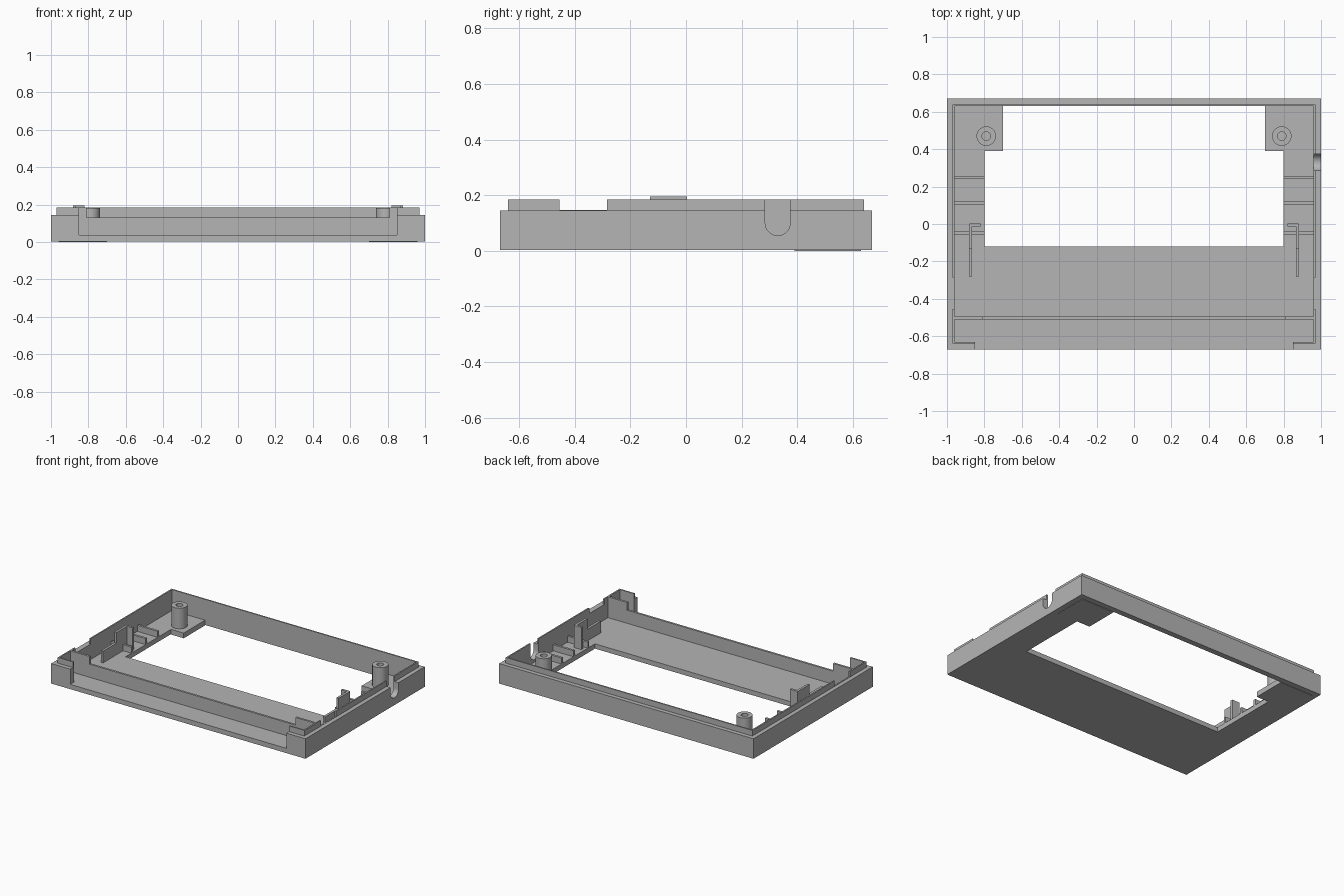
import bpy, bmesh, math
from mathutils import Vector

cube = bpy.data.objects.get("Cube")
if cube:
    bpy.data.objects.remove(cube, do_unlink=True)

grey = bpy.data.materials.new("plain grey")
grey.use_nodes = True
GREY = (0.46, 0.46, 0.46, 1)
grey.diffuse_color = GREY
grey.node_tree.nodes["Principled BSDF"].inputs["Base Color"].default_value = GREY


def prism(name, outline, lo, hi, axis="z"):
    """Extrude an outline along z (points are x, y) or along x (points are y, z)."""
    place = (lambda a, b, d: (a, b, d)) if axis == "z" else (lambda a, b, d: (d, a, b))
    bm = bmesh.new()
    face = bm.faces.new([bm.verts.new(place(a, b, lo)) for a, b in outline])
    new = bmesh.ops.extrude_face_region(bm, geom=[face])["geom"]
    shift = Vector(place(0, 0, hi - lo))
    bmesh.ops.translate(bm, vec=shift, verts=[v for v in new if isinstance(v, bmesh.types.BMVert)])
    bmesh.ops.recalc_face_normals(bm, faces=bm.faces)
    mesh = bpy.data.meshes.new(name)
    bm.to_mesh(mesh)
    bm.free()
    mesh.materials.append(grey)
    obj = bpy.data.objects.new(name, mesh)
    bpy.context.scene.collection.objects.link(obj)
    return obj


def box(name, x, y, z):
    outline = [(x[0], y[0]), (x[1], y[0]), (x[1], y[1]), (x[0], y[1])]
    return prism(name, outline, z[0], z[1])


def circle(cx, cy, r, sides=32):
    steps = [2 * math.pi * i / sides for i in range(sides)]
    return [(cx + r * math.cos(a), cy + r * math.sin(a)) for a in steps]


def combine(obj, tool, operation="DIFFERENCE"):
    """Bake a boolean into obj and discard the tool."""
    tool.hide_render = True
    mod = obj.modifiers.new("boolean", "BOOLEAN")
    mod.operation, mod.object, mod.solver = operation, tool, "EXACT"
    bpy.context.view_layer.update()
    graph = bpy.context.evaluated_depsgraph_get()
    mesh = bpy.data.meshes.new_from_object(obj.evaluated_get(graph))
    obj.modifiers.clear()
    obj.data = mesh
    bpy.data.objects.remove(tool, do_unlink=True)


FLOOR, RIM, LIP = 0.037, 0.145, 0.185

# Shell: outer tray with a thinner raised lip, hollowed out
shell = box("tray_shell", (-1, 1), (-0.67, 0.67), (0.003, RIM))
combine(shell, box("lip", (-0.97, 0.97), (-0.64, 0.64), (0.05, LIP)), "UNION")
combine(shell, box("cavity", (-0.96, 0.96), (-0.63, 0.63), (FLOOR, 0.3)))

# Display window, leaving two corner tabs for the posts
window = [(-0.8, -0.12), (0.8, -0.12), (0.8, 0.39), (0.7, 0.39),
          (0.7, 0.63), (-0.7, 0.63), (-0.7, 0.39), (-0.8, 0.39)]
combine(shell, prism("window", window, -0.1, 0.2))

# Front opening and the gaps in the side lips
combine(shell, box("front_opening", (-0.85, 0.85), (-0.8, -0.6), (FLOOR, 0.3)))
combine(shell, box("lip_gaps", (-1.1, 1.1), (-0.455, -0.285), (0.147, 0.3)))

# Round-bottomed cable notch in the left wall
notch = [(0.33 + 0.045 * math.cos(a), 0.1 + 0.045 * math.sin(a))
         for a in [math.pi + math.pi * i / 16 for i in range(17)]]
notch += [(0.375, 0.3), (0.285, 0.3)]
combine(shell, prism("cable_notch", notch, 0.9, 1.1, "x"))

# Low partition across the front, taller at its ends
low, tall, end = 0.13, LIP, 0.81
partition = box("front_partition", (-0.96, 0.96), (-0.51, -0.495), (FLOOR, tall))
combine(partition, box("partition_dip", (-end, end), (-0.6, -0.4), (low, 0.3)))

for side, s in (("right", -1), ("left", 1)):
    def span(a, b):
        return tuple(sorted((s * a, s * b)))

    # Thin pad under each corner tab
    box(side + "_tab_pad", span(0.7, 0.96), (0.39, 0.63), (0, 0.003))

    # Hollow screw post
    post = prism(side + "_screw_post", circle(s * 0.79, 0.47, 0.052), FLOOR, 0.183)
    combine(post, prism("bore", circle(s * 0.79, 0.47, 0.023), 0.06, 0.3))

    # Cross ribs on the side floor
    for i, y in enumerate((-0.055, 0.105, 0.24)):
        box(f"{side}_rib_{i + 1}", span(0.8, 0.96), (y, y + 0.016), (FLOOR, 0.08))

    # Stepped bracket with a short return
    step = [(-0.28, FLOOR), (0, FLOOR), (0, 0.195), (-0.13, 0.195), (-0.13, 0.12), (-0.28, 0.12)]
    bracket = prism(side + "_bracket", step, *span(0.865, 0.882), "x")
    combine(bracket, box("return", span(0.82, 0.88), (-0.013, 0.003), (FLOOR, 0.195)), "UNION")

# Smooth the round walls, keep edges sharp
for obj in bpy.context.scene.objects:
    obj.select_set(obj.type == "MESH")
bpy.context.view_layer.objects.active = shell
bpy.ops.object.shade_smooth_by_angle(angle=math.radians(30))
